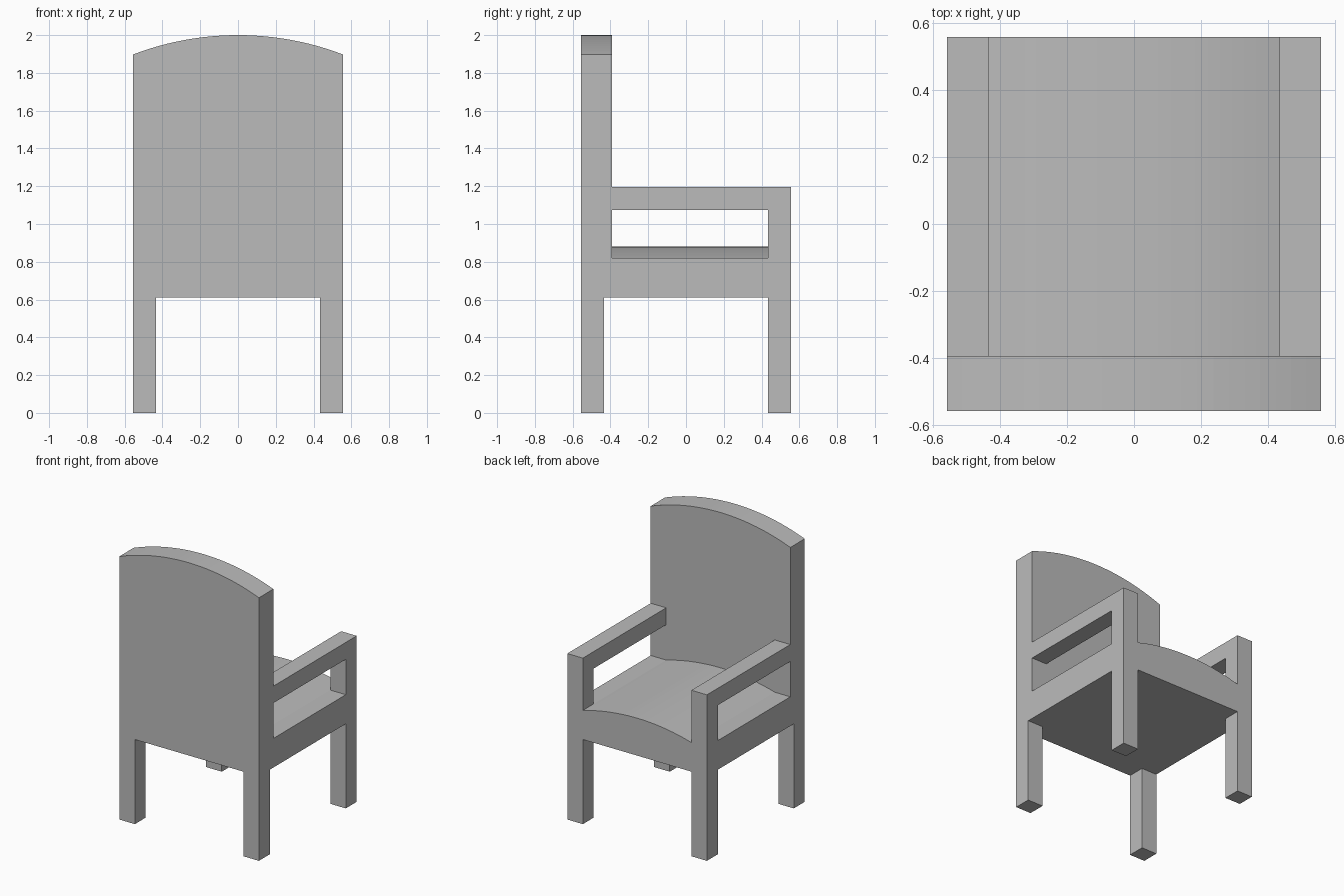
import bpy
import bmesh
import math

cube = bpy.data.objects.get("Cube")
if cube:
    bpy.data.objects.remove(cube, do_unlink=True)

W, IN = 0.557, 0.433            # outer and inner half widths
BACK = -0.393                   # inner face of the backrest
RAIL, SEAT, ARM, TOP = 0.61, 0.82, 1.075, 1.197

grey = bpy.data.materials.new("plain grey")
grey.use_nodes = True
colour = (0.5, 0.5, 0.5, 1)
grey.diffuse_color = colour
grey.node_tree.nodes["Principled BSDF"].inputs["Base Color"].default_value = colour


def extrude(name, profile, y0, y1):
    """Solid from an (x, z) outline pushed from y0 to y1."""
    bm = bmesh.new()
    face = bm.faces.new([bm.verts.new((x, y0, z)) for x, z in profile])
    new = bmesh.ops.extrude_face_region(bm, geom=[face])["geom"]
    verts = [v for v in new if isinstance(v, bmesh.types.BMVert)]
    bmesh.ops.translate(bm, verts=verts, vec=(0, y1 - y0, 0))
    bmesh.ops.recalc_face_normals(bm, faces=bm.faces)
    mesh = bpy.data.meshes.new(name)
    bm.to_mesh(mesh)
    bm.free()
    mesh.materials.append(grey)
    obj = bpy.data.objects.new(name, mesh)
    bpy.context.collection.objects.link(obj)
    return obj


def box(name, x0, x1, y0, y1, z0, z1):
    return extrude(name, [(x0, z0), (x1, z0), (x1, z1), (x0, z1)], y0, y1)


def arc(half, low, high, steps=24):
    """Circular arc from +half to -half, rising from low to high."""
    rise = high - low
    r = (half * half + rise * rise) / (2 * rise)
    a = math.asin(half / r)
    angles = [a - 2 * a * i / steps for i in range(steps + 1)]
    return [(r * math.sin(t), high - r + r * math.cos(t)) for t in angles]


# Backrest panel with arched top
extrude("backrest", [(-W, RAIL), (W, RAIL)] + arc(W, 1.897, 2.0), -W, BACK)

# Crowned seat, flat beneath the arms and notched around the posts
crown = arc(IN, SEAT, 0.88)
extrude("seat", [(-W, RAIL), (W, RAIL), (W, SEAT)] + crown + [(-W, SEAT)], BACK, IN)
extrude("seat_front", [(-IN, RAIL), (IN, RAIL)] + crown, IN, W)

# Legs, posts and arms on both sides
for side, s in (("left", 1), ("right", -1)):
    x0, x1 = sorted((s * IN, s * W))
    box(side + "_backrest_leg", x0, x1, -W, -IN, 0, RAIL)
    box(side + "_arm_post", x0, x1, IN, W, 0, TOP)
    box(side + "_arm", x0, x1, BACK, IN, ARM, TOP)
